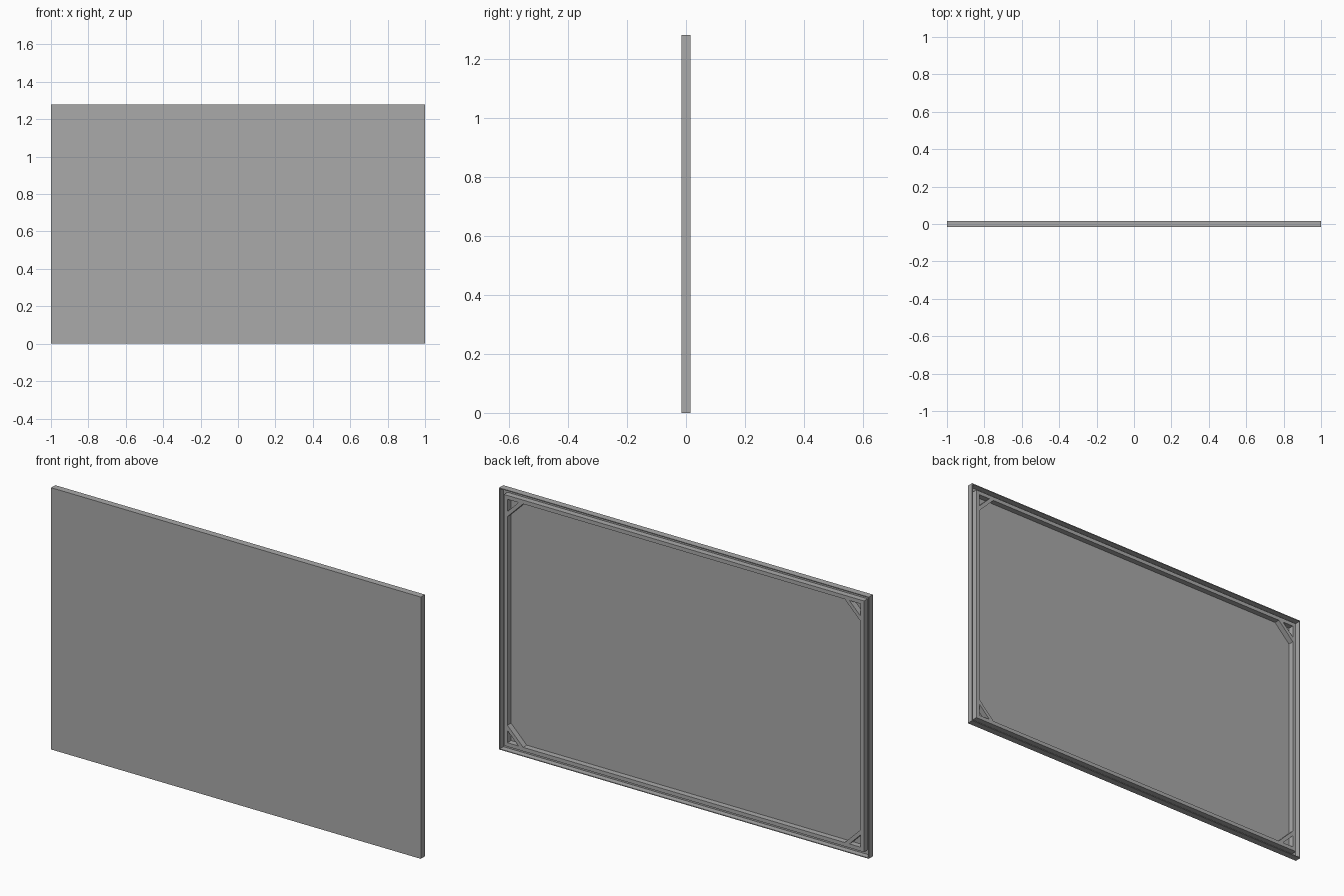
import bpy
import bmesh
from mathutils import Vector

cube = bpy.data.objects.get("Cube")
if cube:
    bpy.data.objects.remove(cube, do_unlink=True)

WIDTH, HEIGHT, DEPTH = 2.0, 1.28, 0.032
SKIN = 0.004        # front sheet and rim thickness
BAR_OUT = 0.026     # inset of the inner bars' outer edge
BAR_IN = 0.045      # inset of the inner bars' inner edge
BRACE_REACH = 0.13  # where a brace meets the bars
BRACE_WIDTH = 0.018
FRONT, BACK = -DEPTH / 2, DEPTH / 2

grey = bpy.data.materials.new("mid grey")
grey.use_nodes = True
colour = (0.4, 0.4, 0.4, 1)
grey.diffuse_color = colour
grey.node_tree.nodes["Principled BSDF"].inputs["Base Color"].default_value = colour


def make_object(name, bm):
    bmesh.ops.recalc_face_normals(bm, faces=bm.faces)
    mesh = bpy.data.meshes.new(name)
    bm.to_mesh(mesh)
    bm.free()
    mesh.materials.append(grey)
    obj = bpy.data.objects.new(name, mesh)
    bpy.context.collection.objects.link(obj)
    return obj


def rectangle(inset):
    """Corners of the panel outline, moved inward."""
    x, low, high = WIDTH / 2 - inset, inset, HEIGHT - inset
    return [(-x, low), (x, low), (x, high), (-x, high)]


def frame(name, outer, inner, y0, y1):
    """Rectangular ring between two insets."""
    bm = bmesh.new()
    loops = [[bm.verts.new((x, y, z)) for x, z in rectangle(inset)]
             for inset, y in ((outer, y0), (outer, y1), (inner, y1), (inner, y0))]
    for a, b in zip(loops, loops[1:] + loops[:1]):
        for i in range(4):
            j = (i + 1) % 4
            bm.faces.new((a[i], a[j], b[j], b[i]))
    return make_object(name, bm)


def prism(name, outline, y0, y1):
    """Flat outline in x and z, extruded in depth."""
    bm = bmesh.new()
    face = bm.faces.new([bm.verts.new((x, y0, z)) for x, z in outline])
    new = bmesh.ops.extrude_face_region(bm, geom=[face])["geom"]
    verts = [v for v in new if isinstance(v, bmesh.types.BMVert)]
    bmesh.ops.translate(bm, verts=verts, vec=Vector((0, y1 - y0, 0)))
    return make_object(name, bm)


# Front sheet with its folded rim
prism("front_panel", rectangle(0), FRONT, FRONT + SKIN)
frame("outer_rim", 0, SKIN, FRONT + SKIN, BACK)

# Inner frame bars
frame("inner_frame", BAR_OUT, BAR_IN, FRONT + SKIN, BACK)

# Diagonal corner braces
short = BRACE_REACH - BRACE_WIDTH * 2 ** 0.5
for side, sx in (("left", 1), ("right", -1)):
    for level in ("lower", "upper"):
        outline = []
        for u, v in ((BRACE_REACH, BAR_IN), (BAR_IN, BRACE_REACH),
                     (BAR_IN, short), (short, BAR_IN)):
            z = v if level == "lower" else HEIGHT - v
            outline.append((sx * (WIDTH / 2 - u), z))
        prism(f"{level}_{side}_brace", outline, FRONT + SKIN, BACK)
